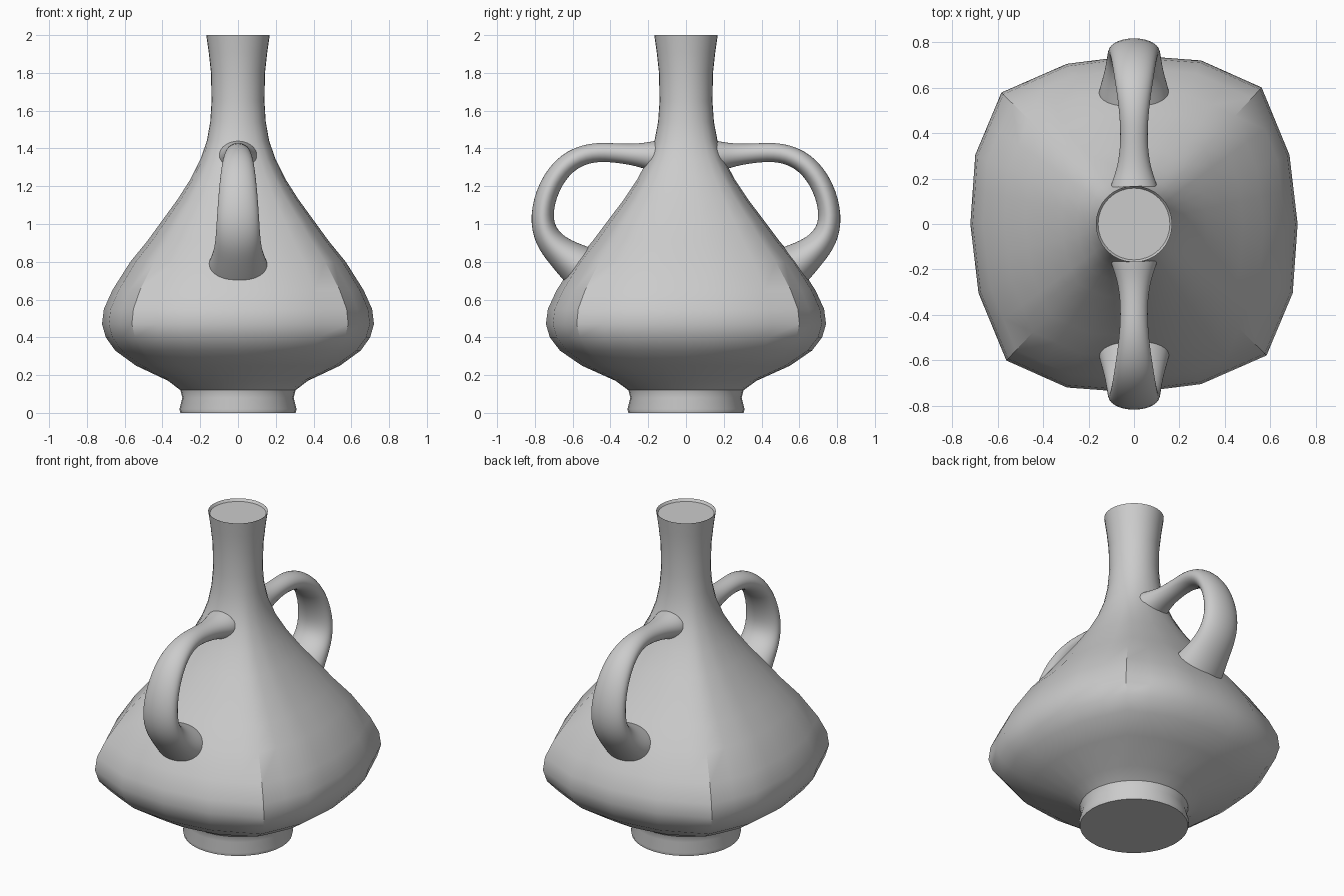
import bpy, bmesh, math
from mathutils import Vector

cube = bpy.data.objects.get("Cube")
if cube:
    bpy.data.objects.remove(cube, do_unlink=True)

clay = bpy.data.materials.new("grey clay")
clay.use_nodes = True
GREY = (0.6, 0.6, 0.6, 1)
clay.diffuse_color = GREY
clay.node_tree.nodes["Principled BSDF"].inputs["Base Color"].default_value = GREY


def loft(name, rings):
    """Skin a list of closed rings into a capped solid."""
    bm = bmesh.new()
    loops = [[bm.verts.new(p) for p in ring] for ring in rings]
    n = len(loops[0])
    for a, b in zip(loops, loops[1:]):
        for i in range(n):
            j = (i + 1) % n
            bm.faces.new((a[i], a[j], b[j], b[i]))
    bm.faces.new(loops[0][::-1])
    bm.faces.new(loops[-1])
    bmesh.ops.recalc_face_normals(bm, faces=bm.faces)
    mesh = bpy.data.meshes.new(name)
    bm.to_mesh(mesh)
    bm.free()
    mesh.materials.append(clay)
    obj = bpy.data.objects.new(name, mesh)
    bpy.context.collection.objects.link(obj)
    for poly in mesh.polygons:
        poly.use_smooth = True
    return obj


# Body section: one quadrant of a soft square with a ridge at each corner
QUADRANT = [Vector(p) for p in ((1, 0), (.95, .41), (.78, .81), (.41, .97), (0, 1))]
SIDES = 32


def section(radius, z, square):
    """Ring that blends from a circle (0) to the soft square (1)."""
    ring = []
    per_quarter = SIDES // 4
    for i in range(SIDES):
        quarter, k = divmod(i, per_quarter)
        t = k / per_quarter * 4
        s = min(int(t), 3)
        soft = QUADRANT[s].lerp(QUADRANT[s + 1], t - s)
        angle = math.pi / 2 * k / per_quarter
        flat = Vector((math.cos(angle), math.sin(angle))).lerp(soft, square)
        x, y = flat
        for _ in range(quarter):
            x, y = -y, x
        ring.append((x * radius, y * radius * (1 + .03 * square), z))
    return ring


# Body profile: radius, height, squareness
PROFILE = [
    (.305, 0, 0), (.31, .02, 0), (.295, .08, 0), (.305, .12, 0),
    (.37, .17, .3), (.54, .25, .7), (.65, .33, .9), (.70, .4, 1),
    (.72, .47, 1), (.71, .55, 1), (.665, .65, 1), (.57, .8, 1),
    (.48, .91, 1), (.40, 1.02, 1), (.32, 1.13, .9), (.25, 1.24, .8),
    (.20, 1.34, .6), (.165, 1.44, .4), (.147, 1.54, .2), (.14, 1.65, 0),
    (.143, 1.8, 0), (.155, 1.91, 0), (.168, 2, 0), (.158, 1.985, 0),
]
body = loft("vase_body", [section(*p) for p in PROFILE])
bpy.ops.object.select_all(action='DESELECT')
body.select_set(True)
bpy.context.view_layer.objects.active = body
bpy.ops.object.shade_smooth_by_angle(angle=math.radians(35))

# Handle path: distance out, height, half thickness, half width
PATH = [
    (.10, 1.35, .10, .12), (.18, 1.36, .08, .10), (.25, 1.365, .06, .072),
    (.36, 1.375, .05, .058), (.50, 1.385, .052, .064), (.635, 1.33, .056, .085),
    (.73, 1.20, .058, .10), (.77, 1.04, .06, .112), (.74, .925, .07, .118),
    (.66, .845, .085, .13), (.57, .78, .115, .16), (.48, .72, .14, .17),
]
rings = []
for i, (out, z, thick, wide) in enumerate(PATH):
    before, after = PATH[max(i - 1, 0)], PATH[min(i + 1, len(PATH) - 1)]
    along = Vector((0, before[0] - after[0], after[1] - before[1])).normalized()
    across = along.cross(Vector((1, 0, 0)))
    centre = Vector((0, -out, z))
    ring = []
    for k in range(12):
        a = math.tau * k / 12
        ring.append(centre + 1.04 * (Vector((wide * math.cos(a), 0, 0))
                                     + across * thick * math.sin(a)))
    rings.append(ring)
handles = loft("handles", rings)

# Second handle on the back, both rounded off
mirror = handles.modifiers.new("back handle", 'MIRROR')
mirror.use_axis = (False, True, False)
mirror.use_mirror_merge = False
rounding = handles.modifiers.new("rounding", 'SUBSURF')
rounding.levels = rounding.render_levels = 2
